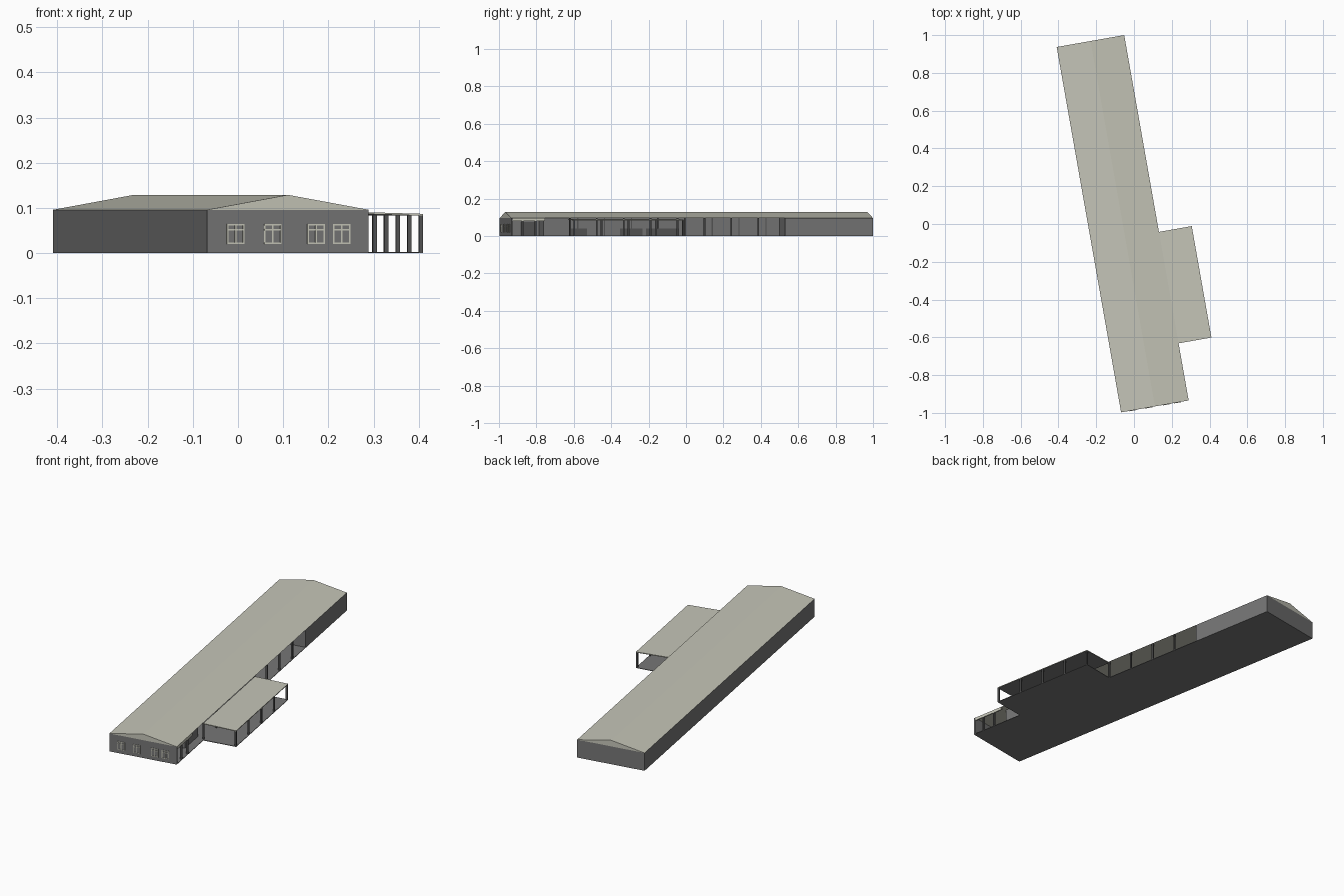
import bpy, math
from mathutils import Matrix

if "Cube" in bpy.data.objects:
    bpy.data.objects.remove(bpy.data.objects["Cube"])

# Local frame: u across the building, v along it; whole model is turned 10 degrees
TURN = Matrix.Translation((-0.06, 0.0015, 0)) @ Matrix.Rotation(math.radians(10), 4, 'Z')
HW, HL = 0.1815, 0.982          # half width and half length
EAVE, RIDGE = 0.096, 0.129
INNER = 0.0                     # set-back veranda wall
BLOCK = 0.505                   # start of the full-width rear block


def material(name, c):
    m = bpy.data.materials.new(name)
    m.diffuse_color = (*c, 1)
    m.use_nodes = True
    m.node_tree.nodes["Principled BSDF"].inputs["Base Color"].default_value = m.diffuse_color
    return m


grey = material("wall_grey", (0.18, 0.18, 0.18))
dark = material("post_dark_grey", (0.09, 0.09, 0.09))
beige = material("roof_beige", (0.56, 0.56, 0.48))


def prism(name, profile, v0, v1, mat):
    """Extrude a (u, z) profile along v."""
    n = len(profile)
    verts = [(u, v, z) for v in (v0, v1) for u, z in profile]
    faces = [tuple(range(n)), tuple(reversed(range(n, 2 * n)))]
    faces += [(i, i + n, (i + 1) % n + n, (i + 1) % n) for i in range(n)]
    me = bpy.data.meshes.new(name)
    me.from_pydata(verts, [], faces)
    me.transform(TURN)
    me.materials.append(mat)
    ob = bpy.data.objects.new(name, me)
    bpy.context.collection.objects.link(ob)
    return ob


def box(name, u0, u1, v0, v1, z0, z1, mat):
    return prism(name, [(u0, z0), (u1, z0), (u1, z1), (u0, z1)], v0, v1, mat)


# Base slab and solid parts of the main building
box("base_floor", -HW, HW, -HL, HL, 0, 0.003, grey)
box("rear_block", -HW, HW, BLOCK, HL, 0.003, EAVE, grey)
box("inner_block", -HW, INNER, -HL + 0.01, BLOCK, 0.003, EAVE, grey)
box("front_wall", -HW, HW, -HL, -HL + 0.01, 0.003, EAVE, grey)
box("side_room", INNER, 0.14, -0.80, -0.65, 0.003, EAVE, grey)

# Low gable roof with flat soffit
prism("main_roof", [(-HW, EAVE), (HW, EAVE), (0, RIDGE)], -HL, HL, beige)
box("front_fascia", HW - 0.006, HW, -HL + 0.01, -0.80, 0.08, EAVE, beige)
box("side_door", INNER, INNER + 0.004, -0.90, -0.82, 0.003, 0.075, dark)

# Veranda posts along the building edge, thin wall posts mid-bay
for i in range(1, 9):
    v = BLOCK - 0.146 * i
    box("veranda_post", HW - 0.009, HW, v - 0.004, v + 0.004, 0.003, EAVE, dark)
for i in range(8):
    v = BLOCK - 0.146 * (i + 0.5)
    box("wall_post", INNER, INNER + 0.004, v - 0.003, v + 0.003, 0.003, EAVE, dark)
for v in (-0.85, -0.92):
    box("veranda_post", HW - 0.009, HW, v - 0.004, v + 0.004, 0.003, 0.08, dark)

# Low panels against the veranda wall
for v0, v1 in ((-0.64, -0.54), (-0.36, -0.24), (-0.22, -0.04)):
    box("low_panel", INNER, INNER + 0.006, v0, v1, 0.003, 0.04, dark)

# Open side terrace: floor, sloping thin roof, outer posts
T0, T1, TU = -0.675, -0.076, 0.358
box("terrace_floor", HW, TU, T0, T1, 0, 0.003, grey)
roof = prism("terrace_roof", [(HW - 0.001, 0.088), (TU, 0.083), (TU, 0.087), (HW - 0.001, 0.092)],
             T0, T1, beige)
roof.data.materials.append(grey)
for p in roof.data.polygons:
    if abs(p.normal.z) > 0.8 and p.center.z < 0.0865:
        p.material_index = 1
for i in range(5):
    v = T0 + 0.004 + i * (T1 - T0 - 0.008) / 4
    box("terrace_post", TU - 0.009, TU, v - 0.004, v + 0.004, 0.003, 0.0835, dark)

# Front windows: frame bars with a centre mullion and a transom
F0, F1 = -HL - 0.002, -HL
for c in (-0.118, -0.034, 0.063, 0.121):
    for d in (-0.018, 0, 0.018):
        box("window_upright", c + d - 0.0016, c + d + 0.0016, F0, F1, 0.02, 0.064, beige)
    for z in (0.02, 0.05, 0.061):
        box("window_bar", c - 0.0196, c + 0.0196, F0 - 0.0003, F1, z, z + 0.003, beige)
